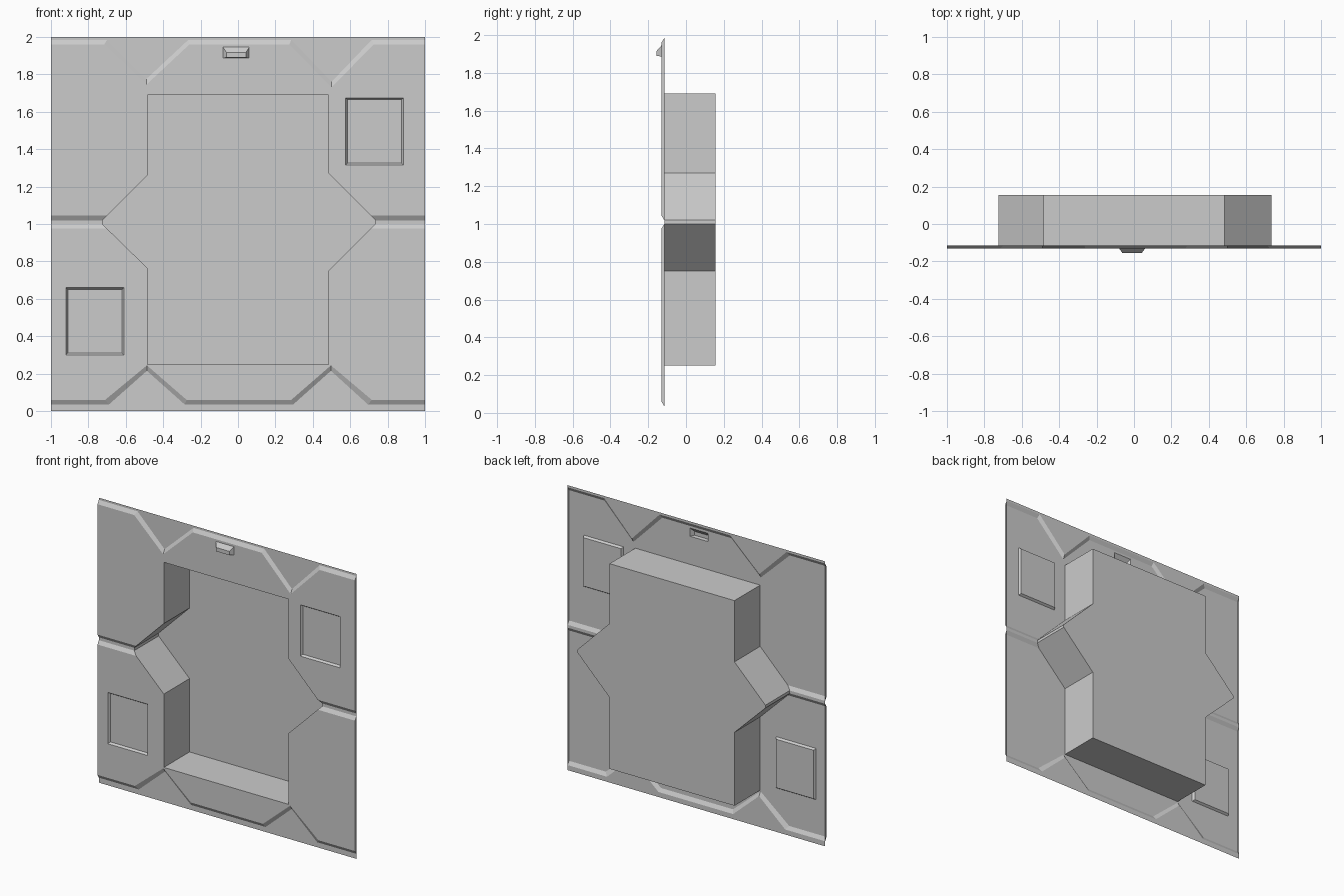
import bpy
import bmesh

cube = bpy.data.objects.get("Cube")
if cube:
    bpy.data.objects.remove(cube, do_unlink=True)

FRONT, GROOVE, BACK = -0.13, -0.115, 0.155

grey = bpy.data.materials.new("panel_grey")
grey.use_nodes = True
grey.diffuse_color = (0.6, 0.6, 0.6, 1)
grey.node_tree.nodes["Principled BSDF"].inputs["Base Color"].default_value = (0.6, 0.6, 0.6, 1)


def at(points, y):
    """Lift flat (x, z) points to depth y."""
    return [(x, y, z) for x, z in points]


def rect(x0, x1, z0, z1):
    return [(x0, z0), (x1, z0), (x1, z1), (x0, z1)]


def finish(name, bm):
    bmesh.ops.remove_doubles(bm, verts=bm.verts, dist=0.0001)
    bm.normal_update()
    # turn every face that looks backward to the front
    bmesh.ops.reverse_faces(bm, faces=[f for f in bm.faces if f.normal.y > 0.01])
    mesh = bpy.data.meshes.new(name)
    bm.to_mesh(mesh)
    bm.free()
    mesh.materials.append(grey)
    obj = bpy.data.objects.new(name, mesh)
    bpy.context.collection.objects.link(obj)
    return obj


def face(bm, points):
    bm.faces.new([bm.verts.new(p) for p in points])


def strip(bm, a, b, closed=False):
    """Bridge two rows of points with quads."""
    n = len(a)
    for i in range(n if closed else n - 1):
        j = (i + 1) % n
        face(bm, [a[i], a[j], b[j], b[i]])


def sheet(name, outline, holes):
    """Flat front sheet with holes cut in it."""
    bm = bmesh.new()
    for loop in [outline] + holes:
        vs = [bm.verts.new(p) for p in at(loop, FRONT)]
        for i, v in enumerate(vs):
            bm.edges.new((v, vs[(i + 1) % len(vs)]))
    bmesh.ops.triangle_fill(bm, use_beauty=True, edges=bm.edges[:], normal=(0, -1, 0))
    finish(name, bm)


# Chamfered edges of the plates, left to right: front line and groove line
top_front = [(-1, 1.96), (-0.715, 1.96), (-0.49, 1.745), (-0.26, 1.96),
             (0.275, 1.96), (0.5, 1.73), (0.725, 1.96), (1, 1.96)]
top_groove = [(-1, 1.985), (-0.70, 1.985), (-0.49, 1.775), (-0.265, 1.985),
              (0.285, 1.985), (0.5, 1.76), (0.715, 1.985), (1, 1.985)]
low_front = [(-1, 0.06), (-0.71, 0.06), (-0.487, 0.244), (-0.275, 0.06),
             (0.285, 0.06), (0.497, 0.244), (0.715, 0.06), (1, 0.06)]
low_groove = [(-1, 0.035), (-0.69, 0.035), (-0.487, 0.215), (-0.285, 0.035),
              (0.295, 0.035), (0.497, 0.215), (0.695, 0.035), (1, 0.035)]

# Recess outline, upper and lower halves, left to right
upper = [(-0.70, 1.045), (-0.485, 1.26), (-0.485, 1.69),
         (0.485, 1.69), (0.485, 1.27), (0.71, 1.045)]
lower = [(-0.70, 0.975), (-0.485, 0.765), (-0.485, 0.25),
         (0.485, 0.25), (0.485, 0.75), (0.71, 0.975)]
left_tip = [(-0.725, 1.0), (-0.725, 1.02)]
right_tip = [(0.735, 1.02), (0.735, 1.0)]

# Shallow hatches and latch
hatches = {"upper_hatch": (0.575, 0.885, 1.315, 1.675),
           "lower_hatch": (-0.92, -0.61, 0.30, 0.66)}
latch_back = rect(-0.08, 0.06, 1.887, 1.945)
latch_front = rect(-0.062, 0.042, 1.89, 1.917)

sheet("upper_plate", top_front + [(1, 1.045)] + upper[::-1] + [(-1, 1.045)],
      [rect(*hatches["upper_hatch"]), latch_back])
sheet("lower_plate", low_front + [(1, 0.975)] + lower[::-1] + [(-1, 0.975)],
      [rect(*hatches["lower_hatch"])])

# Chamfers along the plate edges
bm = bmesh.new()
strip(bm, at(top_front, FRONT), at(top_groove, GROOVE))
strip(bm, at(low_front, FRONT), at(low_groove, GROOVE))
for side, tip in ((-1, left_tip[::-1]), (1, right_tip)):
    for plate, edge, z in ((upper, tip[0], 1.045), (lower, tip[1], 0.975)):
        corner = plate[0] if side < 0 else plate[-1]
        strip(bm, at([(side, z), corner], FRONT), at([(side, edge[1]), edge], GROOVE))
finish("plate_chamfers", bm)

# Groove floors behind the plates
bm = bmesh.new()
face(bm, at(top_groove + [(1, 2), (-1, 2)], GROOVE))
face(bm, at(low_groove + [(1, 0), (-1, 0)], GROOVE))
face(bm, at(left_tip + [(-1, 1.02), (-1, 1.0)], GROOVE))
face(bm, at(right_tip + [(1, 1.0), (1, 1.02)], GROOVE))
finish("groove_floors", bm)

# Folded side edges
bm = bmesh.new()
for x in (-1, 1):
    for g0, f0, f1, g1 in ((0.035, 0.06, 0.975, 1.0), (1.02, 1.045, 1.96, 1.985)):
        points = [(x, GROOVE, g0), (x, FRONT, f0), (x, FRONT, f1), (x, GROOVE, g1)]
        face(bm, points if x > 0 else points[::-1])
finish("side_edges", bm)

# Deep recess: walls and back
bm = bmesh.new()
outline = left_tip + upper + right_tip + lower[::-1]
rim = (at(left_tip, GROOVE) + at(upper, FRONT)
       + at(right_tip, GROOVE) + at(lower[::-1], FRONT))
strip(bm, rim, at(outline, BACK), closed=True)
face(bm, at(outline, BACK))
bmesh.ops.remove_doubles(bm, verts=bm.verts, dist=0.0001)
bmesh.ops.recalc_face_normals(bm, faces=bm.faces)
bmesh.ops.reverse_faces(bm, faces=bm.faces)
finish("recess", bm)

# Sunken hatches with sloping sides
for name, (x0, x1, z0, z1) in hatches.items():
    bm = bmesh.new()
    inner = rect(x0 + 0.01, x1 - 0.01, z0 + 0.01, z1 - 0.01)
    strip(bm, at(rect(x0, x1, z0, z1), FRONT), at(inner, GROOVE), closed=True)
    face(bm, at(inner, GROOVE))
    finish(name, bm)

# Hollow latch standing out of the upper plate
bm = bmesh.new()
strip(bm, at(latch_back, FRONT), at(latch_front, -0.155), closed=True)
face(bm, at(latch_front, -0.155))
finish("latch", bm)
